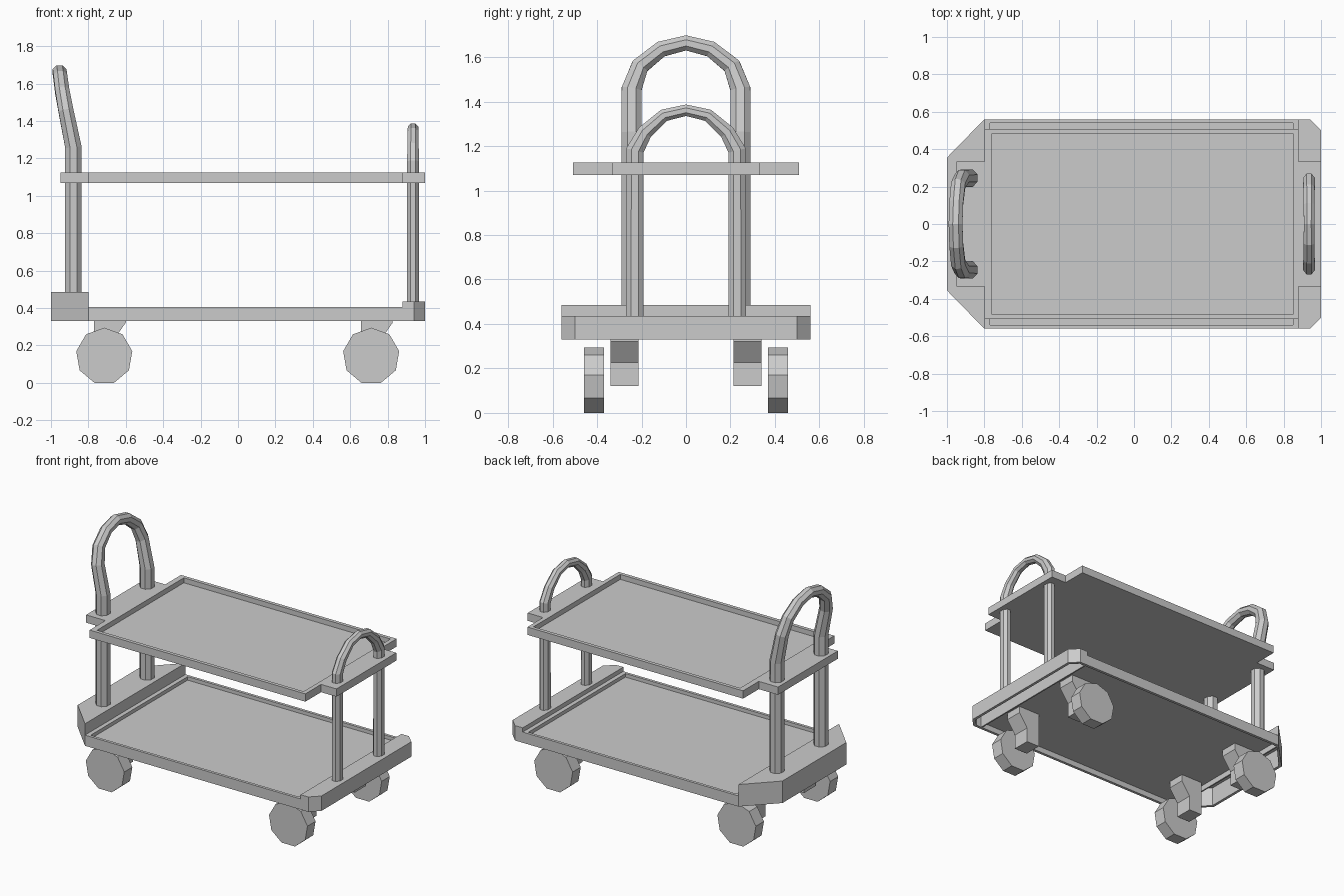
import bpy, math
from mathutils import Vector

if "Cube" in bpy.data.objects:
    bpy.data.objects.remove(bpy.data.objects["Cube"])


def make(name, verts, faces):
    me = bpy.data.meshes.new(name)
    me.from_pydata(verts, [], faces)
    ob = bpy.data.objects.new(name, me)
    bpy.context.collection.objects.link(ob)
    return ob


def loft(name, rings):
    """Bridge equal-sized rings in order and cap both ends."""
    n = len(rings[0])
    verts = [v for r in rings for v in r]
    faces = [[k * n + i, k * n + (i + 1) % n, (k + 1) * n + (i + 1) % n, (k + 1) * n + i]
             for k in range(len(rings) - 1) for i in range(n)]
    faces.append(list(range(n))[::-1])
    faces.append(list(range(len(verts) - n, len(verts))))
    return make(name, verts, faces)


def stack(name, levels):
    """Loft of flat xy outlines, each given with its height."""
    return loft(name, [[(x, y, z) for x, y in pts] for pts, z in levels])


def rect(x0, x1, y):
    return [(x0, -y), (x1, -y), (x1, y), (x0, y)]


def end_outline(xi, xc, xe, y, ye):
    """Chamfered end block outline, counter-clockwise for either end."""
    pts = [(xi, -y), (xc, -y), (xe, -ye), (xe, ye), (xc, y), (xi, y)]
    return pts if xe > xi else pts[::-1]


def tube(name, half, sides=8):
    """Symmetric hoop; half path holds (x, y, z, radius in x, radius across)."""
    path = [(x, -y, z, a, b) for x, y, z, a, b in half]
    path += [(x, y, z, a, b) for x, y, z, a, b in half[-2::-1]]
    pos = [Vector(p[:3]) for p in path]
    rings = []
    for i, p in enumerate(pos):
        d1 = (p - pos[max(i - 1, 0)]).normalized()
        d2 = (pos[min(i + 1, len(pos) - 1)] - p).normalized()
        t = (d1 + d2).normalized()
        n = Vector((1, 0, 0))
        n = (n - t * n.dot(t)).normalized()
        b = t.cross(n)
        k = 1 / math.cos(math.pi / sides)
        ring = []
        for j in range(sides):
            a = 2 * math.pi * (j + 0.5) / sides
            ring.append(p + n * math.cos(a) * path[i][3] * k + b * math.sin(a) * path[i][4] * k)
        rings.append(ring)
    return loft(name, rings)


def extrude_y(name, prof, y0, y1):
    """Prism of a clockwise xz profile along y."""
    return loft(name, [[(x, y, z) for x, z in prof] for y in (y0, y1)])


# Lower deck: rimmed tray, hollow below
under = rect(-0.8, 0.88, 0.54)
outer = rect(-0.8, 0.88, 0.56)
inner = rect(-0.77, 0.85, 0.54)
stack("lower_tray", [(under, 0.37), (under, 0.33), (outer, 0.33),
                     (outer, 0.405), (inner, 0.405), (inner, 0.38)])

# End blocks, hollow below
o = end_outline(-0.8, -0.8, -1.0, 0.56, 0.355)[:]
o = [(-0.8, 0.56), (-1, 0.355), (-1, -0.355), (-0.8, -0.56)]
i = [(-0.81, 0.53), (-0.98, 0.345), (-0.98, -0.345), (-0.81, -0.53)]
stack("handle_end_block", [(i, 0.465), (i, 0.33), (o, 0.33), (o, 0.485)])
o = end_outline(0.88, 0.94, 1.0, 0.56, 0.5)
i = end_outline(0.89, 0.93, 0.98, 0.54, 0.49)
stack("front_end_block", [(i, 0.415), (i, 0.33), (o, 0.33), (o, 0.435)])

# Upper shelf with rim and end plates
outer = rect(-0.8, 0.88, 0.508)
inner = rect(-0.76, 0.85, 0.483)
stack("upper_tray", [(outer, 1.07), (outer, 1.125), (inner, 1.125), (inner, 1.09)])
for name, x0, x1 in (("upper_plate_left", -0.95, -0.8), ("upper_plate_right", 0.88, 1.0)):
    stack(name, [(rect(x0, x1, 0.333), z) for z in (1.07, 1.125)])

# Hoop handles that also carry the shelf
tube("tall_handle", [(-0.88, 0.245, 0.46, 0.044, 0.046), (-0.88, 0.245, 1.26, 0.044, 0.046),
                     (-0.92, 0.245, 1.455, 0.04, 0.045), (-0.94, 0.207, 1.56, 0.038, 0.04),
                     (-0.95, 0.112, 1.636, 0.037, 0.036), (-0.954, 0, 1.664, 0.037, 0.034)])
tube("short_handle", [(0.936, 0.23, 0.41, 0.032, 0.04), (0.936, 0.23, 1.18, 0.032, 0.04),
                      (0.936, 0.185, 1.262, 0.03, 0.034), (0.936, 0.1, 1.338, 0.029, 0.028),
                      (0.936, 0, 1.361, 0.028, 0.026)])

# Casters: nine-sided wheel and angled bracket at each corner
R, CZ = 0.152, 0.143
for cx, end in ((-0.715, "left"), (0.712, "right")):
    wheel = [(cx + R * math.sin(2 * math.pi * k / 9), CZ + R * math.cos(2 * math.pi * k / 9))
             for k in range(9)]
    arm = [(cx - 0.055, 0.37), (cx + 0.115, 0.37), (cx + 0.115, 0.322),
           (cx + 0.048, 0.227), (cx + 0.048, 0.122), (cx - 0.055, 0.122)]
    for s, side in ((-1, "front"), (1, "back")):
        y = sorted((s * 0.368, s * 0.458))
        extrude_y(f"wheel_{end}_{side}", wheel, *y)
        y = sorted((s * 0.213, s * 0.34))
        extrude_y(f"caster_bracket_{end}_{side}", arm, *y)

# Consistent outward normals
import bmesh
for ob in bpy.context.collection.objects:
    bm = bmesh.new()
    bm.from_mesh(ob.data)
    bmesh.ops.recalc_face_normals(bm, faces=bm.faces)
    bm.to_mesh(ob.data)
    bm.free()
